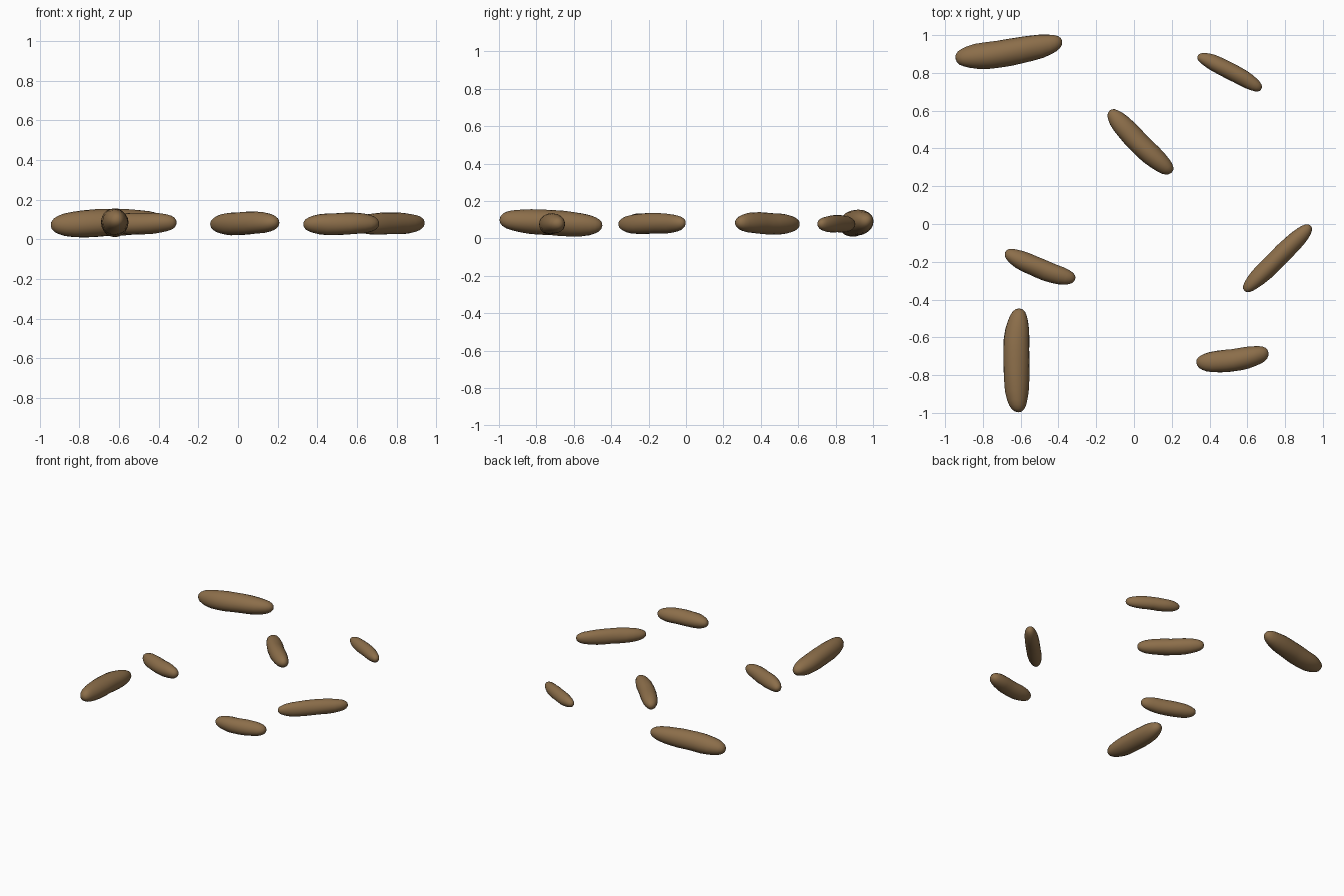
import bpy, bmesh, math, random
from mathutils import Vector

if "Cube" in bpy.data.objects:
    bpy.data.objects.remove(bpy.data.objects["Cube"])

random.seed(4)
bark = bpy.data.materials.new("bark brown")
bark.diffuse_color = (0.26, 0.155, 0.068, 1)
bark.use_nodes = True
bark.node_tree.nodes["Principled BSDF"].inputs["Base Color"].default_value = bark.diffuse_color

# radius profile along a log: (position, fraction of full radius)
PROFILE = [(0.008, 0.26), (0.03, 0.47), (0.07, 0.64), (0.12, 0.78), (0.2, 0.91),
           (0.3, 0.98), (0.4, 1.0), (0.5, 1.0), (0.6, 1.0), (0.7, 0.97),
           (0.8, 0.9), (0.88, 0.78), (0.93, 0.66), (0.97, 0.48), (0.992, 0.27)]
SIDES = 20


def log(name, a, b, wide, tall, bow=0.0, taper=0.0):
    """Slightly bowed, blunt-ended log from tip a to tip b; bow pushes it sideways."""
    a, b = Vector(a), Vector(b)
    axis = (b - a).normalized()
    side = Vector((-axis.y, axis.x, 0)).normalized()
    up = axis.cross(side)
    p1, p2, p3 = (random.uniform(0, 6.28) for _ in range(3))

    def spine(t):
        return a.lerp(b, t) + side * bow * 4 * t * (1 - t)

    bm = bmesh.new()
    rings = []
    for t, f in PROFILE:
        ring = []
        for i in range(SIDES):
            ang = math.tau * i / SIDES
            # gentle lumps in the bark
            lump = 1 + 0.02 * math.sin(3 * ang + 5 * t + p1) + 0.02 * math.sin(11 * t + ang + p2) \
                + 0.012 * math.sin(23 * t + 2 * ang + p3)
            r = f * lump * (1 + taper * (0.5 - t))
            ring.append(bm.verts.new(spine(t) + side * (math.cos(ang) * r * wide / 2)
                                     + up * (math.sin(ang) * r * tall / 2)))
        rings.append(ring)
    for r0, r1 in zip(rings, rings[1:]):
        for i in range(SIDES):
            j = (i + 1) % SIDES
            bm.faces.new((r0[i], r0[j], r1[j], r1[i]))
    # rounded tips
    for ring, tip in ((rings[0], a), (rings[-1], b)):
        v = bm.verts.new(tip)
        for i in range(SIDES):
            bm.faces.new((ring[i], ring[(i + 1) % SIDES], v))
    bmesh.ops.recalc_face_normals(bm, faces=bm.faces)
    for f in bm.faces:
        f.smooth = True
    mesh = bpy.data.meshes.new(name)
    bm.to_mesh(mesh)
    bm.free()
    mesh.materials.append(bark)
    bpy.context.collection.objects.link(bpy.data.objects.new(name, mesh))


# the scattered logs, back to front
log("log_back_left", (-0.945, 0.875, 0.07), (-0.38, 0.968, 0.095), 0.142, 0.137, -0.012, 0.12)
log("log_back_right", (0.337, 0.89, 0.077), (0.675, 0.715, 0.077), 0.088, 0.092, 0.008)
log("log_centre", (-0.13, 0.6, 0.075), (0.2, 0.273, 0.085), 0.115, 0.115, -0.012)
log("log_middle_left", (-0.682, -0.15, 0.072), (-0.312, -0.295, 0.085), 0.105, 0.108, -0.012)
log("log_middle_right", (0.585, -0.355, 0.075), (0.935, -0.008, 0.082), 0.1, 0.11, 0.0)
log("log_front_right", (0.33, -0.735, 0.075), (0.712, -0.68, 0.08), 0.118, 0.11, -0.014)
log("log_front_left", (-0.608, -0.447, 0.068), (-0.612, -0.997, 0.1), 0.138, 0.135, -0.014)
